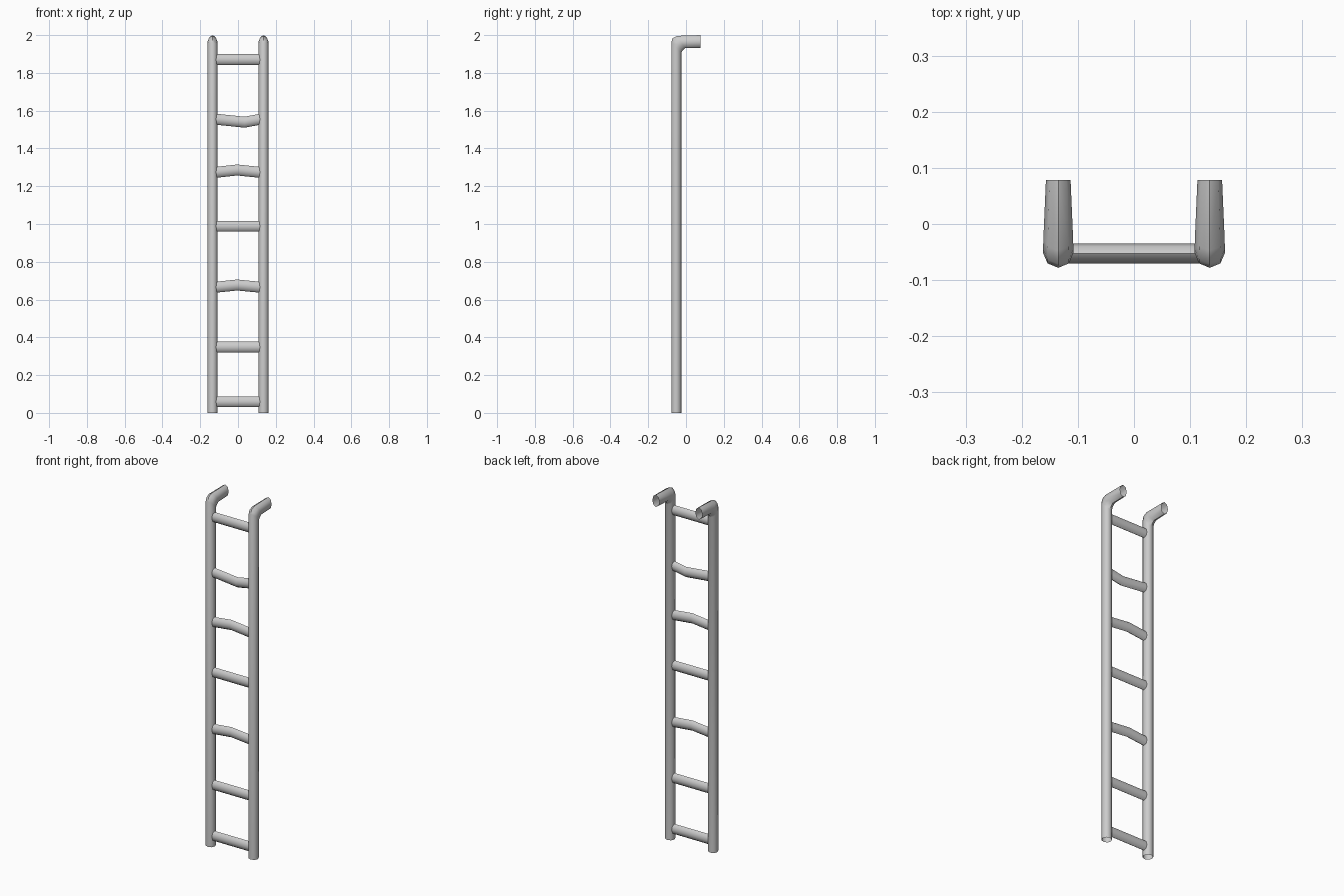
import bpy, bmesh, math
from mathutils import Vector

if "Cube" in bpy.data.objects:
    bpy.data.objects.remove(bpy.data.objects["Cube"])

SIDES = 8


def tube(name, rings, caps=False):
    """Skin a tube through rings of (centre, axis_a, axis_b)."""
    bm = bmesh.new()
    loops = []
    for c, a, b in rings:
        c, a, b = Vector(c), Vector(a), Vector(b)
        loops.append([bm.verts.new(c + a * math.cos(t) + b * math.sin(t))
                      for t in (2 * math.pi * i / SIDES for i in range(SIDES))])
    for lo, hi in zip(loops, loops[1:]):
        for i in range(SIDES):
            j = (i + 1) % SIDES
            bm.faces.new((lo[i], lo[j], hi[j], hi[i]))
    if caps:
        bm.faces.new(loops[0])
        bm.faces.new(loops[-1])
    bmesh.ops.recalc_face_normals(bm, faces=bm.faces)
    me = bpy.data.meshes.new(name)
    bm.to_mesh(me)
    bm.free()
    ob = bpy.data.objects.new(name, me)
    bpy.context.collection.objects.link(ob)
    bpy.ops.object.select_all(action='DESELECT')
    ob.select_set(True)
    bpy.context.view_layer.objects.active = ob
    bpy.ops.object.shade_smooth_by_angle(angle=math.radians(50))
    return ob


# Side rail: open-ended pipe, bent backwards at the top
# each section: outer (y, z), inner (y, z), half width in x
sections = [
    ((-0.078, 0.0), (-0.025, 0.0), 0.027),
    ((-0.078, 1.962), (-0.025, 1.905), 0.027),
    ((-0.071, 1.984), (-0.019, 1.917), 0.027),
    ((-0.047, 1.996), (-0.005, 1.931), 0.0265),
    ((0.078, 2.0), (0.078, 1.931), 0.022),
]
RAIL_X = 0.135
rings = []
for (oy, oz), (iy, iz), w in sections:
    centre = (RAIL_X, (oy + iy) / 2, (oz + iz) / 2)
    rings.append((centre, (0, (oy - iy) / 2, (oz - iz) / 2), (w, 0, 0)))
rails = tube("side_rails", rings)
mirror = rails.modifiers.new("mirror", 'MIRROR')
mirror.use_axis[0] = True

# Rungs: end height, bend position in x, height offset at the bend
rungs = [(0.059, 0, 0), (0.348, 0, 0), (0.665, -0.005, 0.012), (0.988, 0, 0),
         (1.273, -0.005, 0.013), (1.555, 0.035, -0.016), (1.87, 0, 0)]
for n, (z, bx, dz) in enumerate(rungs, 1):
    path = [(-0.12, z), (0.12, z)]
    if dz:
        path.insert(1, (bx, z + dz))
    tube(f"rung_{n}", [((x, -0.0525, h), (0, 0, 0.029), (0, 0.0175, 0))
                       for x, h in path], caps=True)
